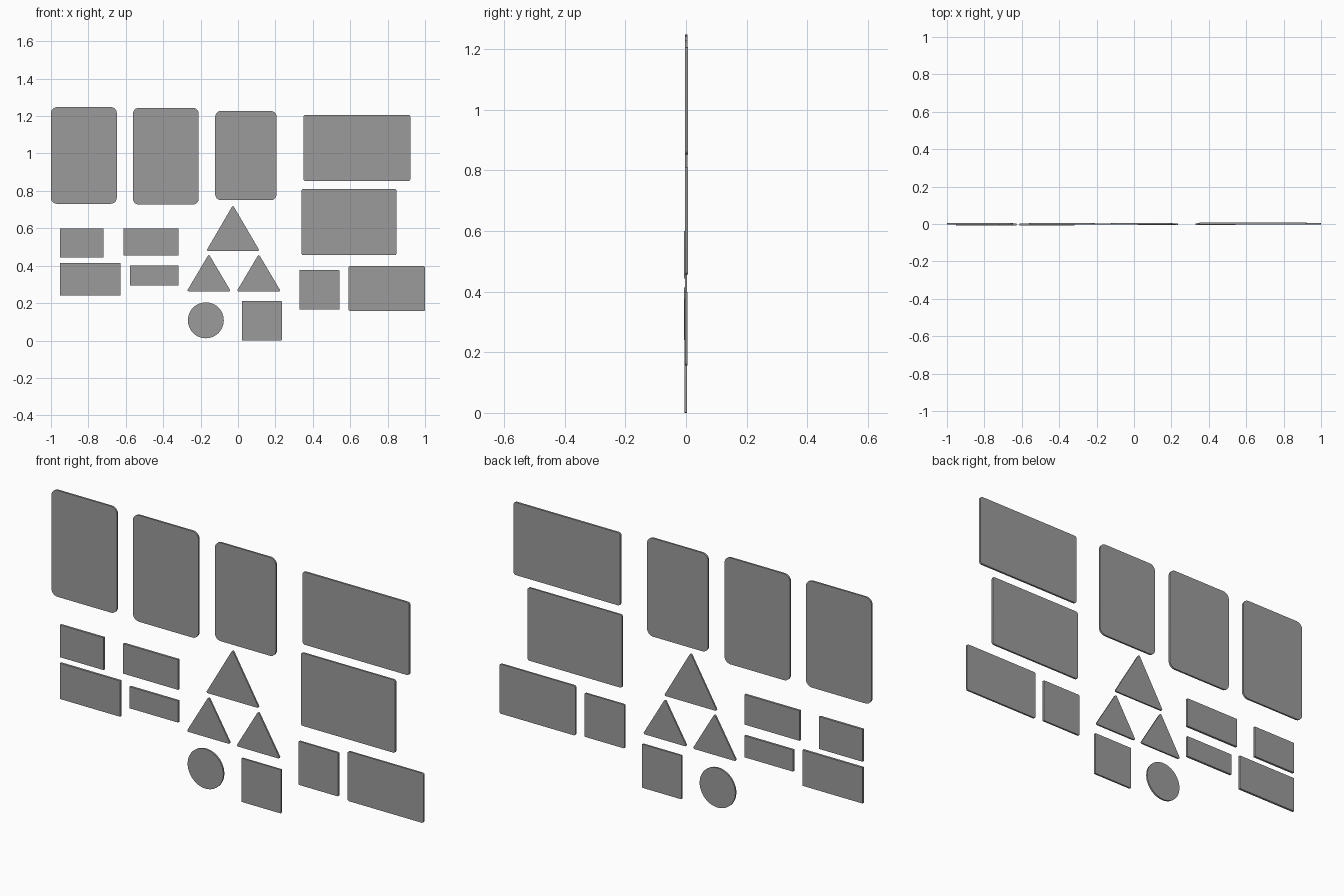
import bpy, bmesh, math
from mathutils import Vector

if "Cube" in bpy.data.objects:
    bpy.data.objects.remove(bpy.data.objects["Cube"])

grey = bpy.data.materials.new("dark_grey")
grey.diffuse_color = (0.33, 0.33, 0.33, 1)
grey.use_nodes = True
grey.node_tree.nodes["Principled BSDF"].inputs["Base Color"].default_value = grey.diffuse_color


def round_corners(points, radius, steps=6):
    """Replace each corner of a counter-clockwise outline by a true arc."""
    if radius <= 0:
        return points
    out = []
    pts = [Vector(p) for p in points]
    for i, p in enumerate(pts):
        a = (pts[i - 1] - p).normalized()
        b = (pts[(i + 1) % len(pts)] - p).normalized()
        half = a.angle(b) / 2
        centre = p + (a + b).normalized() * (radius / math.sin(half))
        start = p + a * (radius / math.tan(half)) - centre
        t0 = math.atan2(start.y, start.x)
        sweep = math.pi - 2 * half
        for k in range(steps + 1):
            t = t0 + sweep * k / steps
            out.append((centre.x + radius * math.cos(t), centre.y + radius * math.sin(t)))
    return out


def plate(name, outline, y0, y1):
    """Extrude an x-z outline into a thin upright plate."""
    bm = bmesh.new()
    face = bm.faces.new([bm.verts.new((x, y0, z)) for x, z in outline])
    ext = bmesh.ops.extrude_face_region(bm, geom=[face])
    moved = [v for v in ext["geom"] if isinstance(v, bmesh.types.BMVert)]
    bmesh.ops.translate(bm, verts=moved, vec=(0, y1 - y0, 0))
    bmesh.ops.recalc_face_normals(bm, faces=bm.faces)
    mesh = bpy.data.meshes.new(name)
    bm.to_mesh(mesh)
    bm.free()
    mesh.materials.append(grey)
    obj = bpy.data.objects.new(name, mesh)
    bpy.context.collection.objects.link(obj)
    bpy.context.view_layer.objects.active = obj
    obj.select_set(True)
    bpy.ops.object.shade_smooth_by_angle(angle=math.radians(30))
    obj.select_set(False)


# Rectangular panels: name, x0, x1, z0, z1, corner radius, y0, y1
panels = [
    ("tall_panel_left", -1.0, -0.648, 0.731, 1.248, 0.032, -0.004, 0.005),
    ("tall_panel_middle", -0.562, -0.21, 0.727, 1.244, 0.032, -0.004, 0.005),
    ("tall_panel_right", -0.122, 0.206, 0.75, 1.228, 0.032, -0.004, 0.005),
    ("wide_panel_top", 0.349, 0.922, 0.853, 1.206, 0.012, -0.003, 0.007),
    ("wide_panel_middle", 0.34, 0.847, 0.456, 0.81, 0.01, -0.003, 0.006),
    ("wide_panel_bottom", 0.591, 1.0, 0.157, 0.398, 0.01, -0.004, 0.005),
    ("square_panel_right", 0.329, 0.542, 0.165, 0.377, 0.004, -0.005, 0.004),
    ("square_panel_bottom", 0.021, 0.234, 0.0, 0.212, 0.003, -0.005, 0.004),
    ("small_panel_top_left", -0.952, -0.718, 0.443, 0.6, 0, -0.007, 0.004),
    ("small_panel_top_right", -0.612, -0.317, 0.454, 0.6, 0, -0.007, 0.004),
    ("small_panel_low_left", -0.952, -0.629, 0.24, 0.414, 0, -0.007, 0.004),
    ("small_panel_low_right", -0.578, -0.317, 0.295, 0.4, 0, -0.007, 0.004),
]
for name, x0, x1, z0, z1, r, y0, y1 in panels:
    plate(name, round_corners([(x0, z0), (x1, z0), (x1, z1), (x0, z1)], r), y0, y1)

# Triangular panels: name, centre x, half base, base z, apex z
triangles = [
    ("triangle_top", -0.027, 0.143, 0.479, 0.724),
    ("triangle_left", -0.156, 0.118, 0.263, 0.462),
    ("triangle_right", 0.111, 0.118, 0.263, 0.462),
]
for name, x, w, z0, z1 in triangles:
    plate(name, round_corners([(x - w, z0), (x + w, z0), (x, z1)], 0.006), -0.004, 0.004)

# Round panel
disc = [(-0.172 + 0.096 * math.cos(math.tau * i / 48), 0.108 + 0.096 * math.sin(math.tau * i / 48))
        for i in range(48)]
plate("round_panel", disc, -0.004, 0.004)
